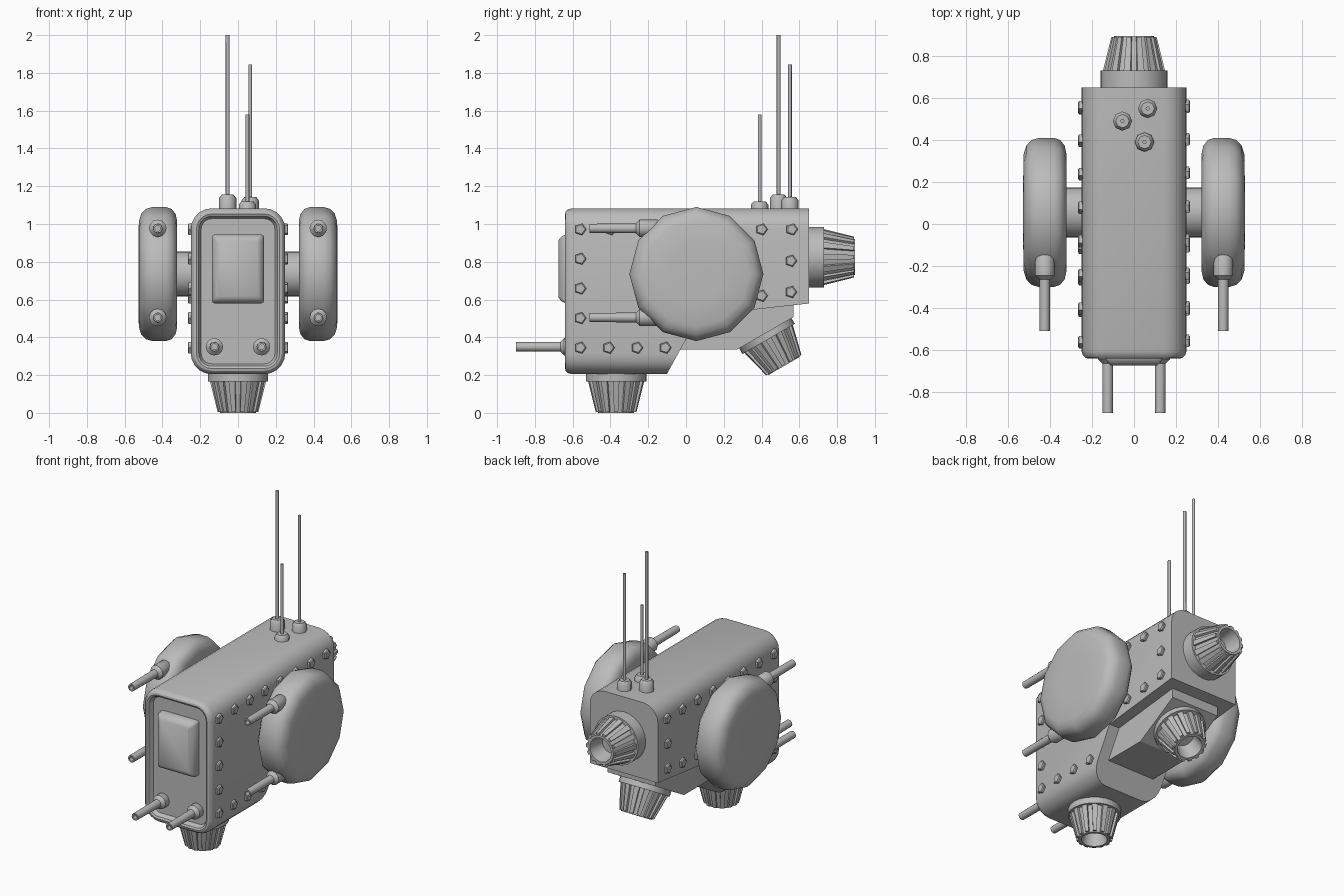
import bpy, bmesh, math
from mathutils import Vector, Matrix

cube = bpy.data.objects.get("Cube")
if cube:
    bpy.data.objects.remove(cube, do_unlink=True)

grey = bpy.data.materials.new("hull grey")
grey.use_nodes = True
grey.diffuse_color = (0.5, 0.5, 0.5, 1)
grey.node_tree.nodes["Principled BSDF"].inputs["Base Color"].default_value = (0.5, 0.5, 0.5, 1)


def finish(bm, name, angle=40):
    bmesh.ops.recalc_face_normals(bm, faces=bm.faces[:])
    mesh = bpy.data.meshes.new(name)
    bm.to_mesh(mesh)
    bm.free()
    mesh.materials.append(grey)
    ob = bpy.data.objects.new(name, mesh)
    bpy.context.collection.objects.link(ob)
    smooth(ob, angle)
    return ob


def smooth(ob, angle):
    bpy.ops.object.select_all(action='DESELECT')
    ob.select_set(True)
    bpy.context.view_layer.objects.active = ob
    bpy.ops.object.shade_smooth_by_angle(angle=math.radians(angle))


def loft(bm, rings):
    """Skin a list of equal-length point rings and cap both ends."""
    rows = [[bm.verts.new(p) for p in ring] for ring in rings]
    n = len(rows[0])
    for a, b in zip(rows, rows[1:]):
        for i in range(n):
            j = (i + 1) % n
            bm.faces.new((a[i], a[j], b[j], b[i]))
    bm.faces.new(rows[0])
    bm.faces.new(rows[-1])


def frame(loc, axis):
    return Matrix.Translation(loc) @ Vector(axis).to_track_quat('Z', 'Y').to_matrix().to_4x4()


def lathe(name, profile, n, loc, axis, angle=40):
    bm = bmesh.new()
    m = frame(loc, axis)
    loft(bm, [[m @ Vector((r * math.cos(math.tau * i / n), r * math.sin(math.tau * i / n), h))
               for i in range(n)] for r, h in profile])
    return finish(bm, name, angle)


def round_rect(hx, z0, z1, r, y, seg=5):
    pts = []
    corners = ((hx - r, z1 - r), (r - hx, z1 - r), (r - hx, z0 + r), (hx - r, z0 + r))
    for k, (cx, cz) in enumerate(corners):
        for s in range(seg + 1):
            a = math.pi / 2 * (k + s / seg)
            pts.append((cx + r * math.cos(a), y, cz + r * math.sin(a)))
    return pts


def prism(name, outline, hx):
    bm = bmesh.new()
    loft(bm, [[(x, y, z) for y, z in outline] for x in (-hx, hx)])
    return finish(bm, name, 20)


# Hull: rounded box with a raised front rim around a recessed panel
bm = bmesh.new()
steps = ((0, 0.65), (0, -0.605), (0.006, -0.625), (0.018, -0.637), (0.03, -0.64),
         (0.042, -0.634), (0.05, -0.615), (0.055, -0.605))
loft(bm, [round_rect(0.25 - d, 0.205 + d, 1.083 - d, 0.11 - d, y) for d, y in steps])
hull = finish(bm, "hull")

# Notch under the rear half of the hull
notch = prism("notch_cutter", ((-0.16, 0.1), (0.07, 0.515), (0.75, 0.59), (0.75, 0.1)), 0.4)
notch.hide_render = True
cut = hull.modifiers.new("notch", 'BOOLEAN')
cut.object = notch
cut.operation = 'DIFFERENCE'
cut.solver = 'EXACT'
bpy.context.view_layer.objects.active = hull
bpy.ops.object.modifier_apply(modifier="notch")
bpy.data.objects.remove(notch, do_unlink=True)
smooth(hull, 30)

# Housing of the slanted thruster
prism("thruster_housing", ((-0.04, 0.335), (0.27, 0.335), (0.57, 0.508), (0.57, 0.6), (-0.04, 0.6)), 0.175)

# Front hatch
bm = bmesh.new()
loft(bm, [round_rect(0.138 - d, 0.58 + d, 0.945 - d, 0.015, y, 2)
          for d, y in ((0, -0.6), (0, -0.638), (0.012, -0.66), (0.03, -0.675))])
finish(bm, "front_hatch", 50)


def thruster(name, loc, axis, flange):
    axis = Vector(axis).normalized()
    lathe(name + "_flange", ((0.16, -0.02), (0.16, flange)), 24, loc, axis)
    # Hollow nozzle
    base = Vector(loc) + axis * flange
    lathe(name + "_nozzle", ((0.135, 0), (0.095, 0.165), (0.078, 0.165), (0.06, 0.06)), 24, base, axis)
    # Raised ribs along the nozzle
    bm = bmesh.new()
    m = frame(base, axis)
    for i in range(14):
        rot = m @ Matrix.Rotation(math.tau * i / 14, 4, 'Z')
        loft(bm, [[rot @ Vector((r + d, w * s, h)) for d, s in ((-0.015, -1), (0.013, -1), (0.013, 1), (-0.015, 1))]
                  for r, w, h in ((0.135, 0.017, 0), (0.095, 0.011, 0.16))])
    finish(bm, name + "_ribs", 20)


thruster("rear_thruster", (0, 0.65, 0.825), (0, 1, 0), 0.08)
thruster("bottom_thruster", (0, -0.37, 0.205), (0, 0, -1), 0.04)
thruster("slanted_thruster", (0, 0.42, 0.422), (0, 0.5, -0.866), 0.035)


def gun(name, x, z, back, sleeve, tip):
    length, s = back - tip, back - sleeve
    lathe(name, ((0.03, -0.01), (0.046, 0.012), (0.046, s - 0.02), (0.026, s), (0.024, length),
                 (0.015, length), (0.015, length - 0.03)), 12, (x, back, z), (0, -1, 0))


# Rivet positions on a hull side as (y, z)
rivets = [(-0.56 + 0.16 * i, 0.972) for i in range(8)]
rivets += [(-0.56, 0.345 + 0.157 * i) for i in range(4)]
rivets += [(-0.56 + 0.15 * i, 0.345) for i in range(1, 4)]
rivets += [(0.555, 0.805), (0.555, 0.64), (0.4, 0.62), (0.24, 0.61)]

for side, s in (("left", 1), ("right", -1)):
    # Side pod and its hub
    lathe(side + "_hub", ((0.12, 0), (0.12, 0.12)), 24, (s * 0.23, 0.055, 0.735), (s, 0, 0))
    lathe(side + "_pod", ((0.28, 0), (0.318, 0.008), (0.345, 0.03), (0.355, 0.06), (0.355, 0.13),
                          (0.345, 0.165), (0.32, 0.19), (0.28, 0.203), (0.15, 0.206)),
          12, (s * 0.322, 0.055, 0.735), (s, 0, 0))
    # Pod guns and lower front guns
    for level, z in (("upper", 0.977), ("lower", 0.505)):
        gun(f"{side}_{level}_pod_gun", s * 0.425, z, -0.14, -0.265, -0.51)
    gun(side + "_front_gun", s * 0.125, 0.35, -0.59, -0.665, -0.9)
    for i, (y, z) in enumerate(rivets):
        lathe(f"{side}_rivet_{i}", ((0.033, 0), (0.033, 0.018), (0.026, 0.023)), 5,
              (s * 0.243, y, z), (s, 0, 0), 20)

# Antennas on stubby sockets
for i, (x, y, socket, top) in enumerate(((-0.055, 0.49, 1.155, 2.0), (0.065, 0.55, 1.142, 1.845),
                                         (0.05, 0.39, 1.12, 1.58))):
    lathe(f"antenna_socket_{i}", ((0.046, 1.06), (0.046, socket - 0.018), (0.032, socket)),
          8, (x, y, 0), (0, 0, 1), 50)
    lathe(f"antenna_rod_{i}", ((0.01, 1.1), (0.01, top)), 8, (x, y, 0), (0, 0, 1), 50)
